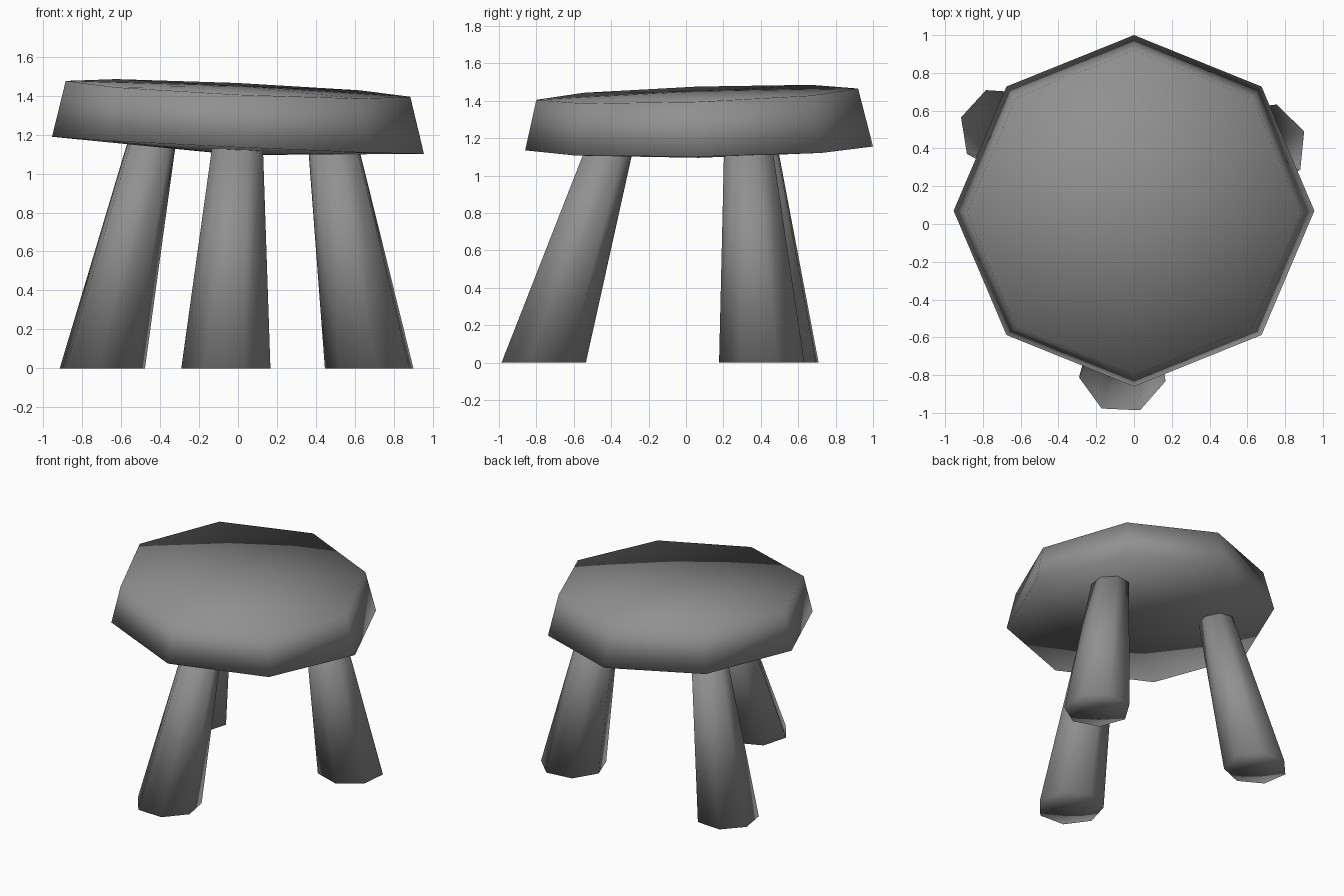
import bpy, bmesh
from math import sin, cos, radians, tau

if "Cube" in bpy.data.objects:
    bpy.data.objects.remove(bpy.data.objects["Cube"], do_unlink=True)

GREY = (0.28, 0.28, 0.28, 1.0)
mat = bpy.data.materials.new("dark_grey")
mat.use_nodes = True
mat.diffuse_color = GREY
mat.node_tree.nodes["Principled BSDF"].inputs["Base Color"].default_value = GREY


def tapered_solid(name, sides, phase, rings):
    """Loft regular rings, each (centre, (rx, ry), (slope_x, slope_y), cap_offset)."""
    bm = bmesh.new()
    loops, hubs = [], []
    for (cx, cy, cz), (rx, ry), (sx, sy), cap in rings:
        loop = []
        for i in range(sides):
            a = radians(phase) + tau * i / sides
            dx, dy = rx * cos(a), ry * sin(a)
            loop.append(bm.verts.new((cx + dx, cy + dy, cz + sx * dx + sy * dy)))
        loops.append(loop)
        hubs.append(bm.verts.new((cx, cy, cz + cap)))
    bottom, top = loops
    for i in range(sides):
        j = (i + 1) % sides
        bm.faces.new((bottom[i], bottom[j], top[j], top[i]))
        bm.faces.new((bottom[j], bottom[i], hubs[0]))
        bm.faces.new((top[i], top[j], hubs[1]))
    bmesh.ops.recalc_face_normals(bm, faces=bm.faces)
    for f in bm.faces:
        f.smooth = True
    mesh = bpy.data.meshes.new(name)
    bm.to_mesh(mesh)
    bm.free()
    mesh.materials.append(mat)
    obj = bpy.data.objects.new(name, mesh)
    bpy.context.collection.objects.link(obj)
    return obj


# Seat: slightly tilted eight-sided slab, narrower at the top
tapered_solid("seat", 8, 90, [
    ((0, 0.07, 1.145), (0.955, 0.93), (-0.046, 0.011), -0.05),
    ((0, 0.06, 1.435), (0.885, 0.86), (-0.046, 0.035), 0.015),
])

# Legs: seven-sided, splayed and tapering upward into the seat
LEGS = {
    "front_leg": (36, (-0.06, -0.77), 0.235, (0.00, -0.41), 0.132),
    "back_left_leg": (20, (0.68, 0.41), 0.235, (0.49, 0.335), 0.132),
    "back_right_leg": (9, (-0.70, 0.50), 0.225, (-0.445, 0.37), 0.128),
}
for name, (phase, foot, foot_r, head, head_r) in LEGS.items():
    tapered_solid(name, 7, phase, [
        ((*foot, 0), (foot_r, foot_r), (0, 0), 0),
        ((*head, 1.16), (head_r, head_r), (0, 0), 0),
    ])
